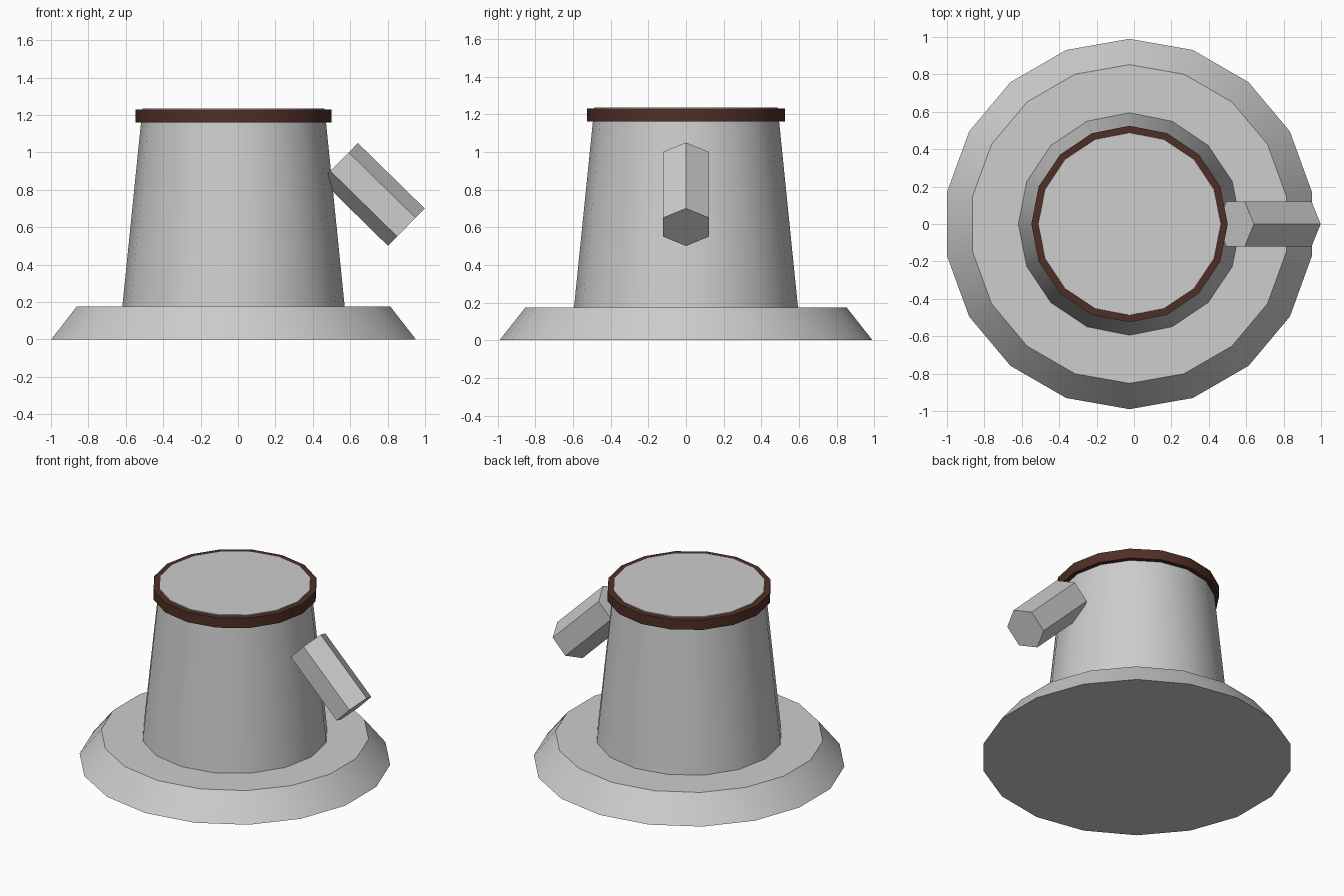
import bpy
import math
from mathutils import Vector

cube = bpy.data.objects.get("Cube")
if cube:
    bpy.data.objects.remove(cube, do_unlink=True)


def material(name, rgb):
    m = bpy.data.materials.new(name)
    m.use_nodes = True
    colour = (*rgb, 1.0)
    m.diffuse_color = colour
    m.node_tree.nodes["Principled BSDF"].inputs["Base Color"].default_value = colour
    return m


GREY = material("light grey", (0.61, 0.61, 0.61))
BROWN = material("dark brown", (0.08, 0.028, 0.02))
AXIS_X = -0.024  # the round parts share this vertical axis


def finish(name, mat, smooth):
    obj = bpy.context.object
    obj.name = name
    obj.data.name = name
    obj.data.materials.append(mat)
    if smooth:
        bpy.ops.object.shade_smooth_by_angle(angle=math.radians(30))
    return obj


def frustum(name, sides, r_low, r_high, z_low, z_high, mat):
    """Upright tapered cylinder with a corner on the +y side."""
    bpy.ops.mesh.primitive_cone_add(
        vertices=sides, radius1=r_low, radius2=r_high, depth=z_high - z_low,
        location=(AXIS_X, 0, (z_low + z_high) / 2))
    return finish(name, mat, True)


# Flared foot and tapered body
frustum("base", 18, 0.99, 0.852, 0.0, 0.175, GREY)
frustum("body", 16, 0.595, 0.487, 0.17, 1.235, GREY)

# Thin band around the rim, just below the top face
frustum("rim_band", 16, 0.525, 0.525, 1.16, 1.229, BROWN)

# Hexagonal spout sloping down and outwards, one corner upwards
start, end = Vector((0.543, 0, 0.95)), Vector((0.90, 0, 0.60))
direction = end - start
bpy.ops.mesh.primitive_cylinder_add(vertices=6, radius=0.14, depth=direction.length)
spout = finish("spout", GREY, False)
for v in spout.data.vertices:  # turn the corners into the slope plane
    v.co.x, v.co.y = v.co.y, -v.co.x
spout.location = (start + end) / 2
spout.rotation_euler = (0, math.atan2(direction.x, direction.z), 0)
